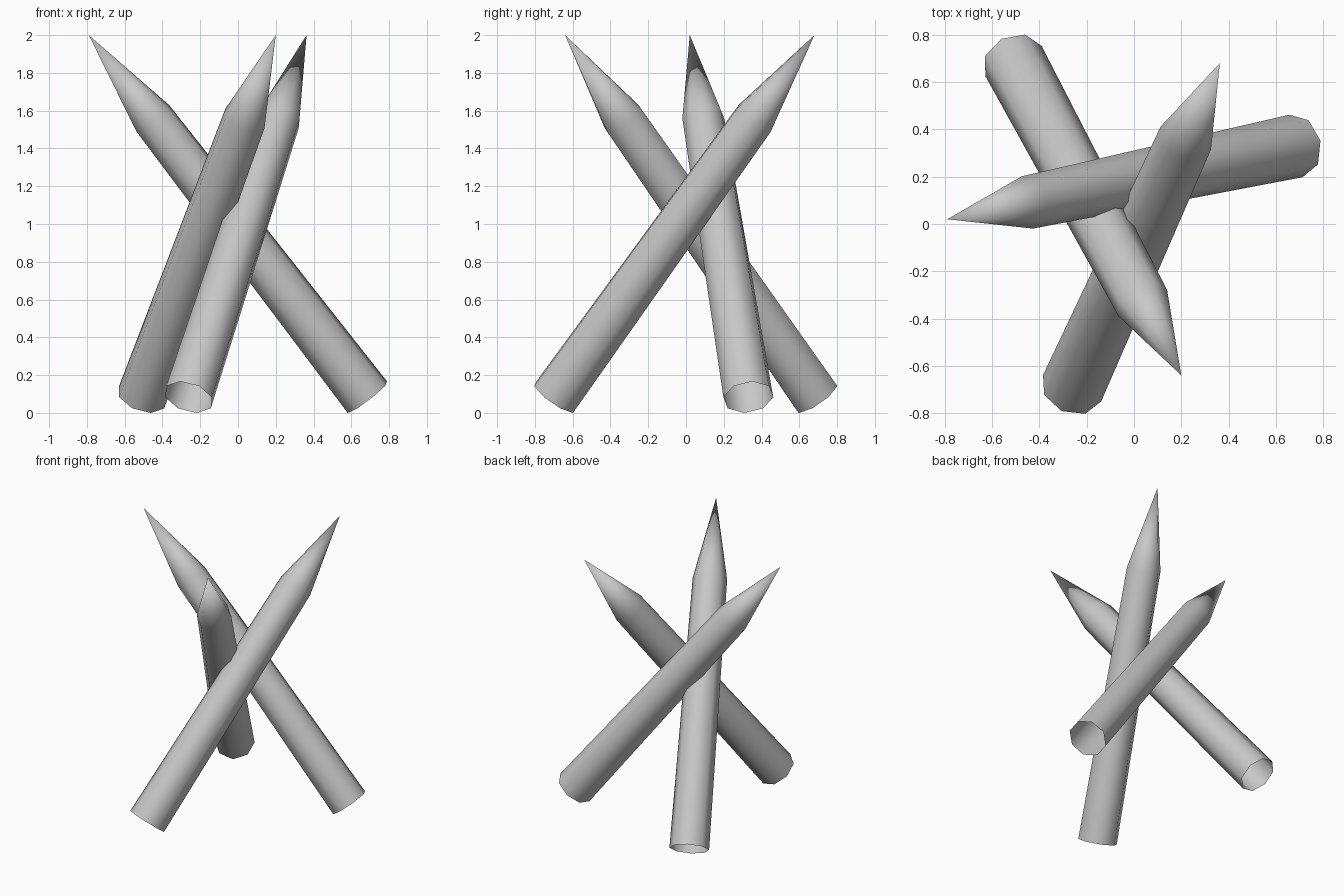
import bpy
import bmesh
from math import cos, sin, tau
from mathutils import Vector

SIDES = 8
BASE_RADIUS = 0.135
SHOULDER = 0.77      # share of the length where the sharpened point starts

cube = bpy.data.objects.get("Cube")
if cube:
    bpy.data.objects.remove(cube, do_unlink=True)

# Plain grey for every stake
grey = bpy.data.materials.new("plain grey")
grey.use_nodes = True
colour = (0.58, 0.58, 0.58, 1)
grey.diffuse_color = colour
grey.node_tree.nodes["Principled BSDF"].inputs["Base Color"].default_value = colour


def stake(name, base, tip, shoulder_radius):
    """Tapered, open-bottomed pole with a sharpened end."""
    base, tip = Vector(base), Vector(tip)
    axis = (tip - base).normalized()
    across = axis.cross(Vector((0, 0, 1))).normalized()
    over = axis.cross(across)
    bm = bmesh.new()

    def ring(centre, radius):
        angles = [tau * i / SIDES for i in range(SIDES)]
        return [bm.verts.new(centre + radius * (cos(a) * across + sin(a) * over))
                for a in angles]

    low = ring(base, BASE_RADIUS)
    high = ring(base.lerp(tip, SHOULDER), shoulder_radius)
    point = bm.verts.new(tip)
    for i in range(SIDES):
        j = (i + 1) % SIDES
        bm.faces.new((low[i], low[j], high[j], high[i]))    # shaft
        bm.faces.new((high[i], high[j], point))             # sharpened end
    for face in bm.faces:
        face.smooth = True
    mesh = bpy.data.meshes.new(name)
    bm.to_mesh(mesh)
    bm.free()
    mesh.materials.append(grey)
    bpy.context.collection.objects.link(bpy.data.objects.new(name, mesh))


# Three stakes leaning across each other
stake("left_stake", (0.685, 0.33, 0.083), (-0.79, 0.02, 2), 0.113)
stake("back_stake", (-0.51, 0.69, 0.083), (0.20, -0.64, 2), 0.117)
stake("front_stake", (-0.262, -0.695, 0.083), (0.363, 0.68, 2), 0.117)
